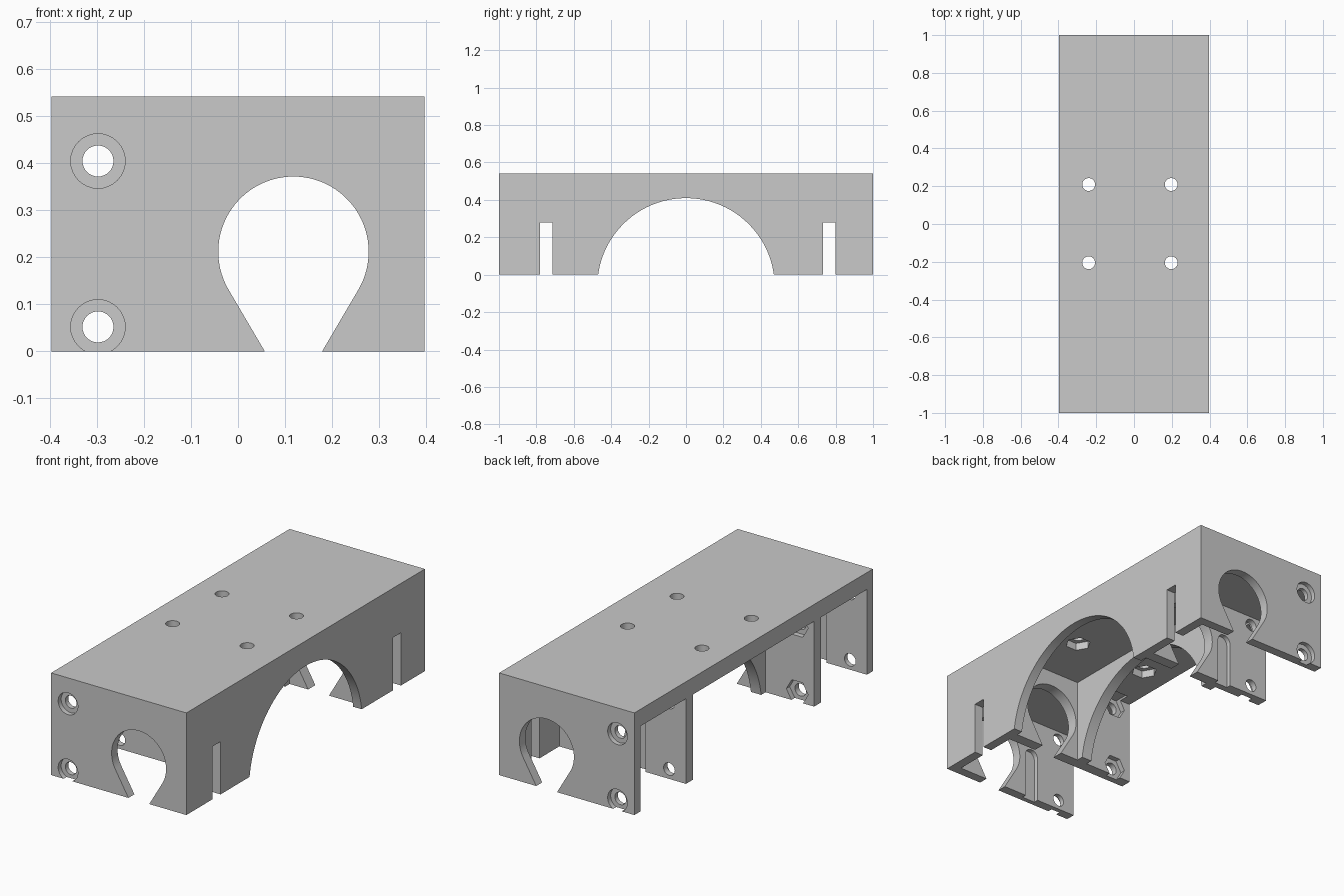
import bpy, bmesh, math

if "Cube" in bpy.data.objects:
    bpy.data.objects.remove(bpy.data.objects["Cube"])

W, H, T = 0.397, 0.542, 0.05     # half width, height, wall thickness
CEIL = 0.452                     # underside of the thick roof
gray = bpy.data.materials.new("gray")
gray.diffuse_color = (0.585, 0.585, 0.585, 1)
gray.use_nodes = True
gray.node_tree.nodes["Principled BSDF"].inputs["Base Color"].default_value = gray.diffuse_color


def finish(name, bm):
    bmesh.ops.recalc_face_normals(bm, faces=bm.faces)
    me = bpy.data.meshes.new(name)
    bm.to_mesh(me)
    bm.free()
    ob = bpy.data.objects.new(name, me)
    bpy.context.collection.objects.link(ob)
    return ob


def box(name, x0, x1, y0, y1, z0, z1):
    bm = bmesh.new()
    bmesh.ops.create_cube(bm, size=1)
    bmesh.ops.scale(bm, vec=(x1 - x0, y1 - y0, z1 - z0), verts=bm.verts)
    bmesh.ops.translate(bm, vec=((x0 + x1) / 2, (y0 + y1) / 2, (z0 + z1) / 2), verts=bm.verts)
    return finish(name, bm)


def prism(name, pts, axis, a, b):
    """Extrude a 2D outline along an axis from a to b."""
    place = {"x": lambda p: (a, p[0], p[1]), "y": lambda p: (p[0], a, p[1]),
             "z": lambda p: (p[0], p[1], a)}[axis]
    bm = bmesh.new()
    face = bm.faces.new([bm.verts.new(place(p)) for p in pts])
    ext = bmesh.ops.extrude_face_region(bm, geom=[face])
    vec = [(b - a) * (axis == c) for c in "xyz"]
    bmesh.ops.translate(bm, vec=vec, verts=[v for v in ext["geom"] if isinstance(v, bmesh.types.BMVert)])
    return finish(name, bm)


def arc(cx, cy, r, a0, a1, n):
    return [(cx + r * math.cos(math.radians(a0 + (a1 - a0) * i / n)),
             cy + r * math.sin(math.radians(a0 + (a1 - a0) * i / n))) for i in range(n + 1)]


def ring(cx, cy, r, n=32):
    return arc(cx, cy, r, 0, 360, n)[:-1]


housing = box("housing", -W, W, -1, 1, 0, H)
cutters = []

# Compartments, open below and on the left
for s in (-1, 1):
    y0, y1 = sorted((s * 0.567, s * 0.95))
    cutters.append(box("end_compartment", -1, W - T, y0, y1, -0.5, CEIL))
cutters.append(box("middle_left_compartment", -1, -0.112, -0.507, 0.507, -0.5, CEIL))
cutters.append(box("middle_right_compartment", -0.052, W - T, -0.507, 0.507, -0.5, CEIL))

# Keyhole through all cross walls
keyhole = arc(0.118, 0.212, 0.16, -30, 210, 56) + [(0.057, 0), (0.028, -0.05), (0.208, -0.05), (0.179, 0)]
cutters.append(prism("keyhole", keyhole, "y", -1.2, 1.2))

# Arch through the long walls
cutters.append(prism("arch", ring(0, -0.065, 0.4745, 96), "x", -1, 1))

# Slots in the right wall
for y0, y1 in ((-0.78, -0.713), (0.733, 0.80)):
    cutters.append(box("side_slot", 0.3, 0.6, y0, y1, -0.2, 0.28))

# Screw holes with counterbores on the ends and nut pockets inside
for z in (0.052, 0.405):
    cutters.append(prism("screw_hole", ring(-0.298, z, 0.033), "y", -1.2, 1.2))
    for s in (-1, 1):
        cutters.append(prism("counterbore", ring(-0.298, z, 0.058), "y", s * 1.1, s * 0.975))
        cutters.append(prism("nut_pocket", ring(-0.298, z, 0.064, 6), "y", s * 0.45, s * 0.535))

# Top holes with nut pockets under the roof
for x in (-0.24, 0.197):
    for y in (-0.205, 0.209):
        cutters.append(prism("top_hole", ring(x, y, 0.034), "z", 0.3, 0.7))
        cutters.append(prism("roof_nut_pocket", ring(x, y, 0.064, 6), "z", 0.40, 0.492))

# Round-topped grooves in the facing walls
groove = arc(-0.12, 0.242, 0.039, 0, 180, 16) + [(-0.159, -0.1), (-0.081, -0.1)]
for y in (-0.95, 0.567):
    cutters.append(prism("groove", groove, "y", y - 0.025, y + 0.04))

# Cut everything out of the block
bpy.context.view_layer.objects.active = housing
housing.select_set(True)
for c in cutters:
    m = housing.modifiers.new("cut", "BOOLEAN")
    m.operation, m.solver, m.object = "DIFFERENCE", "EXACT", c
    bpy.ops.object.modifier_apply(modifier=m.name)
    bpy.data.objects.remove(c)

housing.data.materials.clear()
housing.data.materials.append(gray)
for p in housing.data.polygons:
    p.material_index = 0
bpy.ops.object.shade_smooth_by_angle(angle=math.radians(30))
